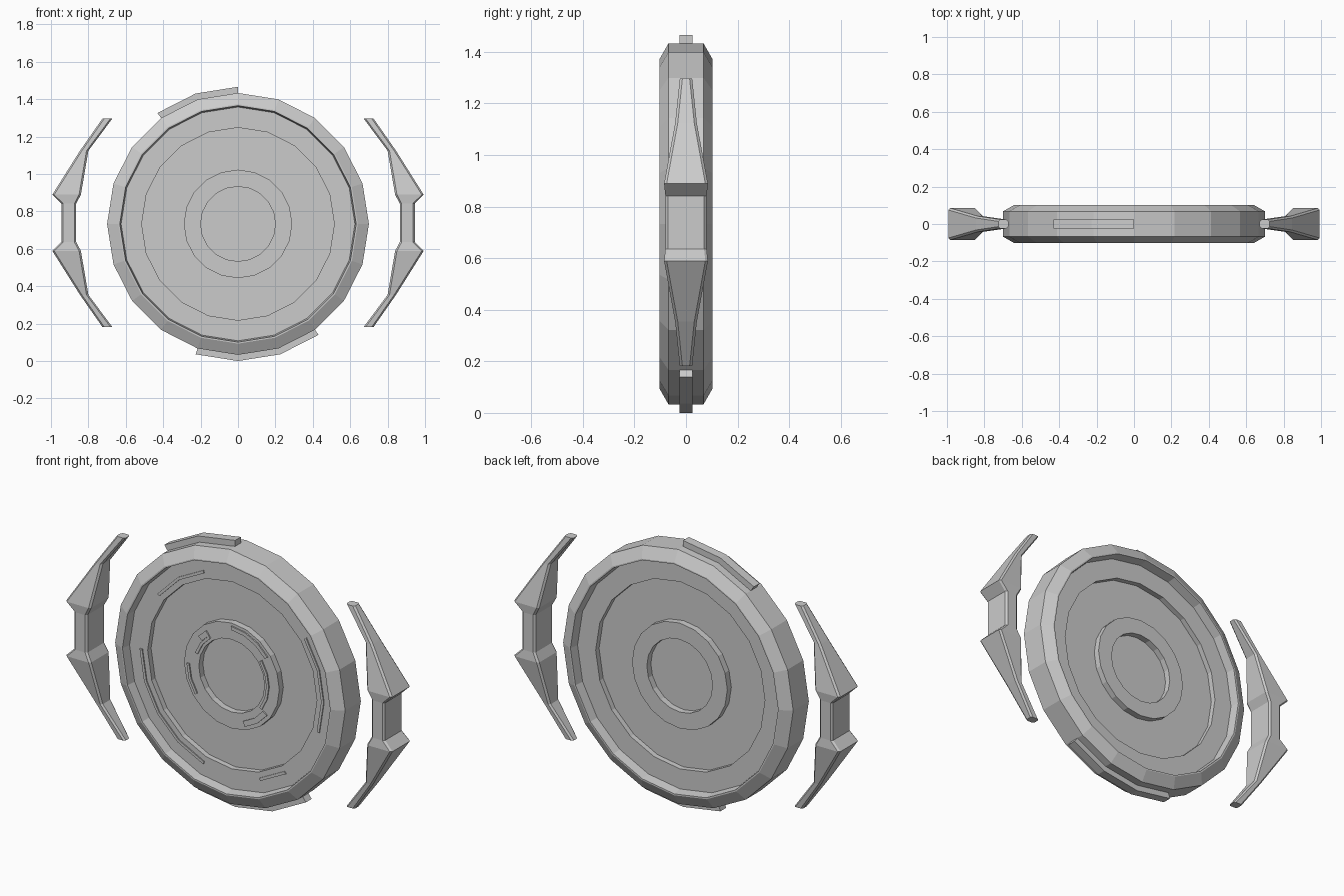
import bpy, bmesh
from math import sin, cos, radians

if "Cube" in bpy.data.objects:
    bpy.data.objects.remove(bpy.data.objects["Cube"])

CZ = 0.733   # height of the disc centre
SIDES = 20


def finish(bm, name):
    bmesh.ops.remove_doubles(bm, verts=bm.verts, dist=1e-5)
    bmesh.ops.recalc_face_normals(bm, faces=bm.faces)
    me = bpy.data.meshes.new(name)
    bm.to_mesh(me)
    bm.free()
    ob = bpy.data.objects.new(name, me)
    bpy.context.collection.objects.link(ob)
    return ob


def loft(bm, rings, closed=False):
    """Join equal-length rings of points with quads; cap the ends if open."""
    vs = [[bm.verts.new(p) for p in ring] for ring in rings]
    n, m = len(vs), len(vs[0])
    for i in range(n if closed else n - 1):
        a, b = vs[i], vs[(i + 1) % n]
        for j in range(m):
            k = (j + 1) % m
            bm.faces.new((a[j], a[k], b[k], b[j]))
    if not closed:
        bm.faces.new(vs[0])
        bm.faces.new(vs[-1][::-1])


def polar(r, deg, y):
    return (r * cos(radians(deg)), y, CZ + r * sin(radians(deg)))


def arc_block(name, r0, r1, y0, y1, a0, a1):
    """Faceted bar following the disc between two angles."""
    bm = bmesh.new()
    n = max(1, round((a1 - a0) / 18))
    rings = []
    for i in range(n + 1):
        a = a0 + (a1 - a0) * i / n
        rings.append([polar(r, a, y) for r, y in
                      ((r0, y0), (r1, y0), (r1, y1), (r0, y1))])
    loft(bm, rings)
    return finish(bm, name)


# Disc: stepped half profile (radius, depth), mirrored front to back and spun
half = [(0.20, 0.02), (0.20, 0.055), (0.29, 0.055), (0.29, 0.02),
        (0.515, 0.02), (0.515, 0.05), (0.625, 0.05), (0.632, 0.102),
        (0.64, 0.102), (0.70, 0.068)]
profile = [(r, -y) for r, y in half] + [(r, y) for r, y in reversed(half)]
bm = bmesh.new()
loft(bm, [[polar(r, 360 * i / SIDES, y) for i in range(SIDES)]
          for r, y in profile])
finish(bm, "disc")

# Tabs on the outer edge
arc_block("upper_edge_tab", 0.68, 0.733, -0.025, 0.025, 90, 126)
arc_block("lower_edge_tab", 0.68, 0.733, -0.025, 0.025, 252, 306)

# Thin raised trims on the front hub ring
for i, (r0, r1, a0, a1) in enumerate([
        (0.255, 0.275, 36, 90), (0.215, 0.23, -36, 36),
        (0.24, 0.27, 288, 324), (0.255, 0.27, 180, 216),
        (0.215, 0.23, 126, 162), (0.23, 0.26, 126, 140)]):
    arc_block(f"hub_trim_{i}", r0, r1, -0.062, -0.05, a0, a1)

# Thin raised trims on the front outer ring
for i, (a0, a1) in enumerate([(108, 144), (180, 252), (-18, 36), (288, 306)]):
    arc_block(f"ring_trim_{i}", 0.545, 0.56, -0.056, -0.045, a0, a1)

# Side blades: chamfered sections (height from centre, inner x, outer x, half width)
upper = [(0.557, 0.672, 0.725, 0.024), (0.385, 0.80, 0.845, 0.042),
         (0.15, 0.84, 0.993, 0.085), (0.103, 0.865, 0.945, 0.08)]
sections = upper + [(-z, a, b, w) for z, a, b, w in reversed(upper)]
C = 0.01
for side, sx in (("right", 1), ("left", -1)):
    bm = bmesh.new()
    rings = []
    for z, xi, xo, w in sections:
        pts = [(xi + C, -w), (xo - C, -w), (xo, -w + C), (xo, w - C),
               (xo - C, w), (xi + C, w), (xi, w - C), (xi, -w + C)]
        rings.append([(sx * x, y, CZ + 0.006 + z) for x, y in pts])
    loft(bm, rings)
    finish(bm, f"{side}_blade")
